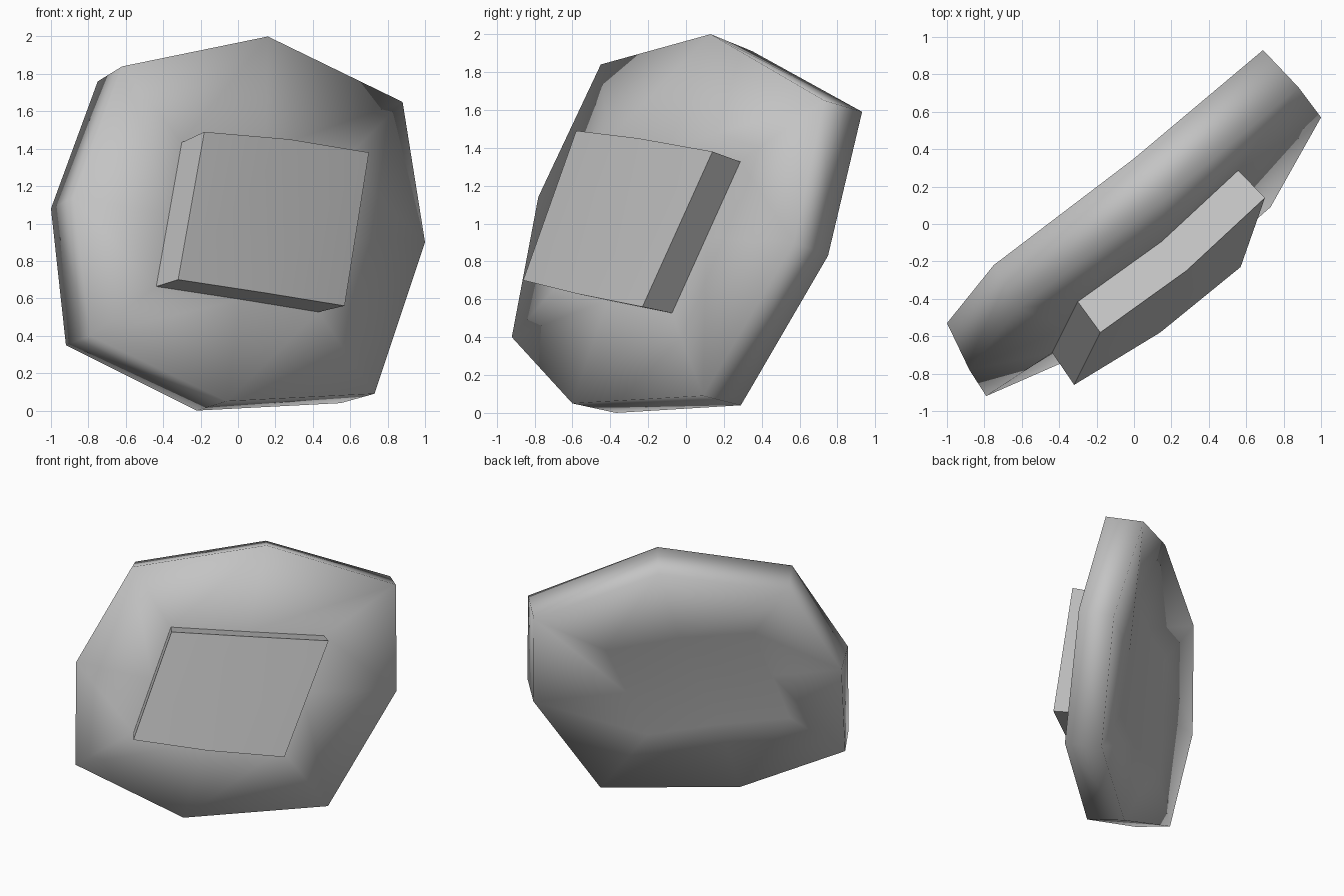
import bpy
import bmesh
from mathutils import Vector

cube = bpy.data.objects.get("Cube")
if cube:
    bpy.data.objects.remove(cube, do_unlink=True)

grey = bpy.data.materials.new("stone_grey")
grey.use_nodes = True
colour = (0.55, 0.55, 0.55, 1)
grey.diffuse_color = colour
grey.node_tree.nodes["Principled BSDF"].inputs["Base Color"].default_value = colour


def loft(name, rings):
    """Join rings of eight points with quads; close both ends, folded down the middle."""
    bm = bmesh.new()
    loops = [[bm.verts.new(p) for p in ring] for ring in rings]
    count = len(loops[0])
    for a, b in zip(loops, loops[1:]):
        for i in range(count):
            j = (i + 1) % count
            bm.faces.new((a[i], a[j], b[j], b[i]))
    for end in (loops[0], loops[-1]):
        bm.faces.new(end[:5])
        bm.faces.new(end[4:] + end[:1])
    bmesh.ops.recalc_face_normals(bm, faces=bm.faces)
    mesh = bpy.data.meshes.new(name)
    bm.to_mesh(mesh)
    bm.free()
    mesh.materials.append(grey)
    obj = bpy.data.objects.new(name, mesh)
    bpy.context.collection.objects.link(obj)
    bpy.ops.object.select_all(action='DESELECT')
    obj.select_set(True)
    bpy.context.view_layer.objects.active = obj


# Front outline of the raised plate: middles and corners, clockwise from the top
top, top_right, low_right, low, low_left, top_left = [Vector(p) for p in (
    (0.28, -0.25, 1.45), (0.7, 0.14, 1.38), (0.57, -0.23, 0.56),
    (0.14, -0.58, 0.63), (-0.32, -0.86, 0.7), (-0.18, -0.58, 1.49))]
plate_front = [top, top_right, (top_right + low_right) / 2, low_right,
               low, low_left, (low_left + top_left) / 2, top_left]
middle = sum(plate_front, Vector()) / len(plate_front)
depth = Vector((-0.13, 0.16, -0.045))


def sunk(steps):
    """Plate outline moved back into the slab, shrinking slightly as it goes."""
    return [p.lerp(middle, 0.025 * steps) + depth * steps for p in plate_front]


loft("raised_plate", [plate_front, sunk(1)])
bpy.ops.object.shade_smooth_by_angle(angle=0.6)

# Tilted eight-sided slab of even thickness, domed in front and hollow behind
front_rim = [Vector(p) for p in (
    (0.16, 0.13, 2.0), (0.88, 0.73, 1.65), (1.0, 0.57, 0.9), (0.73, 0.09, 0.09),
    (-0.06, -0.6, 0.05), (-0.79, -0.92, 0.4), (-0.88, -0.78, 1.14), (-0.62, -0.45, 1.84))]
back_rim = [Vector(p) for p in (
    (0.0, 0.35, 1.91), (0.69, 0.93, 1.59), (0.82, 0.75, 0.83), (0.55, 0.29, 0.04),
    (-0.22, -0.37, 0.0), (-0.92, -0.69, 0.35), (-1.0, -0.53, 1.08), (-0.75, -0.22, 1.76))]
loft("slab", [sunk(1), front_rim, back_rim, sunk(2.33)])
bpy.ops.object.shade_smooth()
